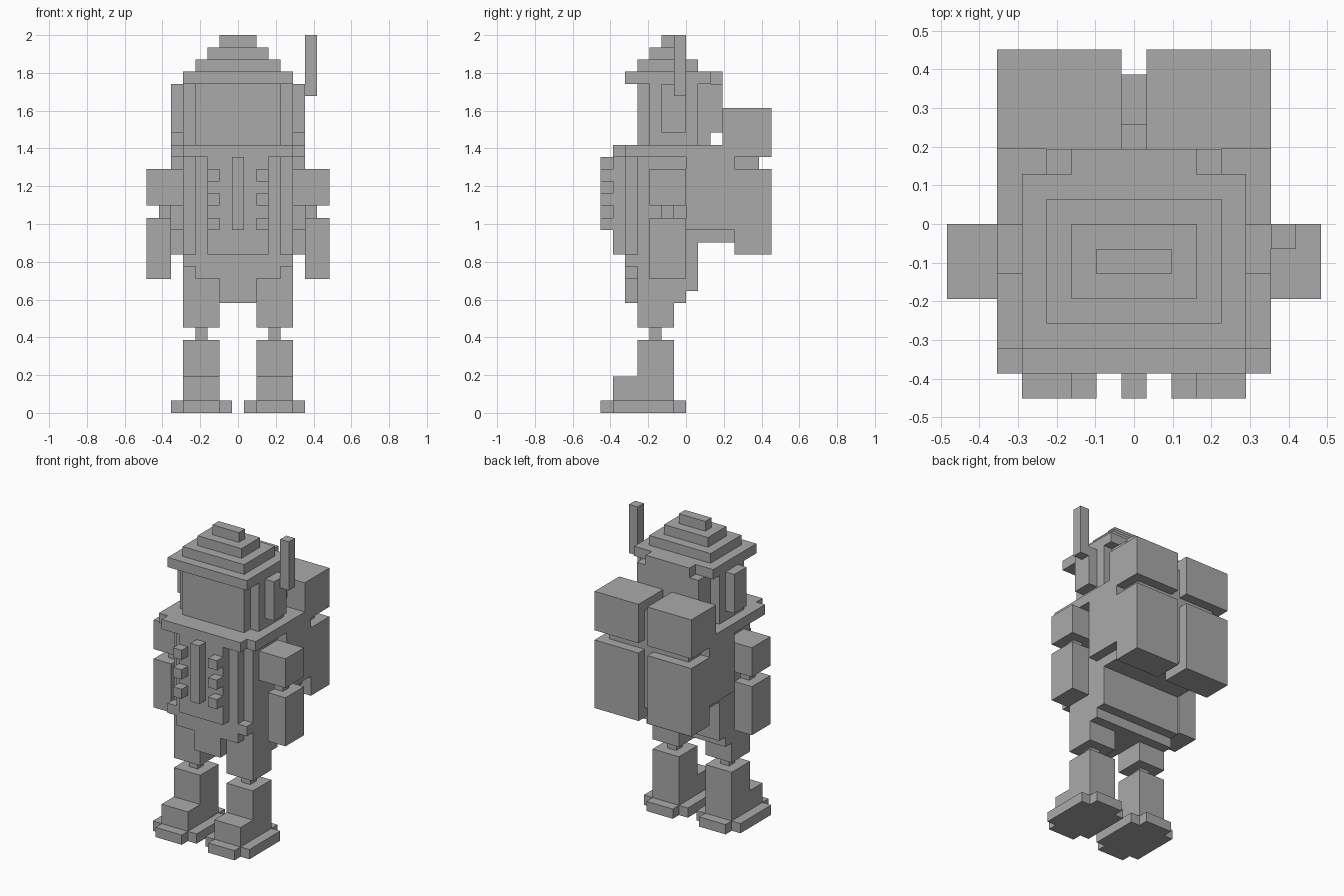
import bpy

cube = bpy.data.objects.get("Cube")
if cube:
    bpy.data.objects.remove(cube, do_unlink=True)

U = 2 / 31  # one block of the model's grid

grey = bpy.data.materials.new("plain_grey")
grey.use_nodes = True
COLOUR = (0.4, 0.4, 0.4, 1)
grey.diffuse_color = COLOUR
grey.node_tree.nodes["Principled BSDF"].inputs["Base Color"].default_value = COLOUR

FACES = [(0, 1, 3, 2), (4, 6, 7, 5), (0, 4, 5, 1), (2, 3, 7, 6), (0, 2, 6, 4), (1, 5, 7, 3)]


def box(name, xs, ys, zs):
    """Box between grid limits on each axis."""
    verts = [(x * U, y * U, z * U) for x in sorted(xs) for y in ys for z in zs]
    mesh = bpy.data.meshes.new(name)
    mesh.from_pydata(verts, [], FACES)
    mesh.materials.append(grey)
    obj = bpy.data.objects.new(name, mesh)
    bpy.context.collection.objects.link(obj)
    return obj


def mid(name, half, ys, zs):
    """Box centred across the body."""
    return box(name, (-half, half), ys, zs)


def pair(name, xs, ys, zs):
    """Matching boxes on the left and right."""
    for side, s in (("left", 1), ("right", -1)):
        box(side + "_" + name, [s * x for x in xs], ys, zs)


# Feet and legs
pair("sole_long", (1.5, 4.5), (-7, 0), (0, 1))
pair("sole_wide", (0.5, 5.5), (-6, -1), (0, 1))
pair("toe", (1.5, 4.5), (-6, -4), (1, 3))
pair("shin", (1.5, 4.5), (-4, -1), (1, 6))
pair("knee", (2.5, 3.5), (-3, -2), (6, 7))
pair("thigh", (1.5, 4.5), (-4, -1), (7, 9))

# Hips, stepped belt and torso
mid("hips", 4.5, (-4, 0), (9, 10))
mid("torso", 4.5, (-4, 1), (10, 21))
mid("belt_lower", 1.5, (-5, -4), (9, 11))
mid("belt_middle", 3.5, (-5, -4), (11, 12))
mid("belt_upper", 4.5, (-5, -4), (12, 13))
mid("chest", 3.5, (-5, -4), (13, 21))
mid("chest_plate", 2.5, (-6, -5), (13, 21))

# Chest details
mid("chest_strip", 0.5, (-7, -6), (15, 21))
for i in range(3):
    z = 15 + 2 * i
    pair("button_%d" % (i + 1), (1.5, 2.5), (-7, -6), (z, z + 1))

# Collar with notched front corners
mid("collar_front", 4.5, (-6, -5), (21, 22))
mid("collar", 5.5, (-5, 3), (21, 22))

# Arms
pair("upper_arm", (4.5, 7.5), (-3, 0), (17, 20))
pair("elbow", (5.5, 6.5), (-2, -1), (16, 17))
pair("forearm", (5.5, 7.5), (-3, 0), (11, 16))

# Backpack
mid("pack_frame", 5.5, (0, 4), (15, 21))
mid("pack_frame_base", 4.5, (1, 4), (14, 15))
mid("pack_core", 4.5, (4, 6), (14, 24))
pair("lower_pack", (0.5, 5.5), (4, 7), (13, 20))
pair("upper_pack", (0.5, 5.5), (3, 7), (21, 25))

# Head
mid("face", 3.5, (-4, -3), (22, 27))
mid("head", 4.5, (-3, 1), (22, 27))
mid("head_back", 3.5, (1, 2), (22, 27))
mid("neck_flap", 3.5, (2, 3), (23, 27))
mid("neck_flap_top", 2.5, (2, 3), (27, 28))
pair("ear", (4.5, 5.5), (-2, 0), (23, 27))
box("antenna", (5.5, 6.5), (-1, 0), (26, 31))

# Stepped hat
mid("hat_brim", 4.5, (-5, 2), (27, 28))
for i in range(3):
    mid("hat_step_%d" % (i + 1), 3.5 - i, (i - 4, 1 - i), (28 + i, 29 + i))
